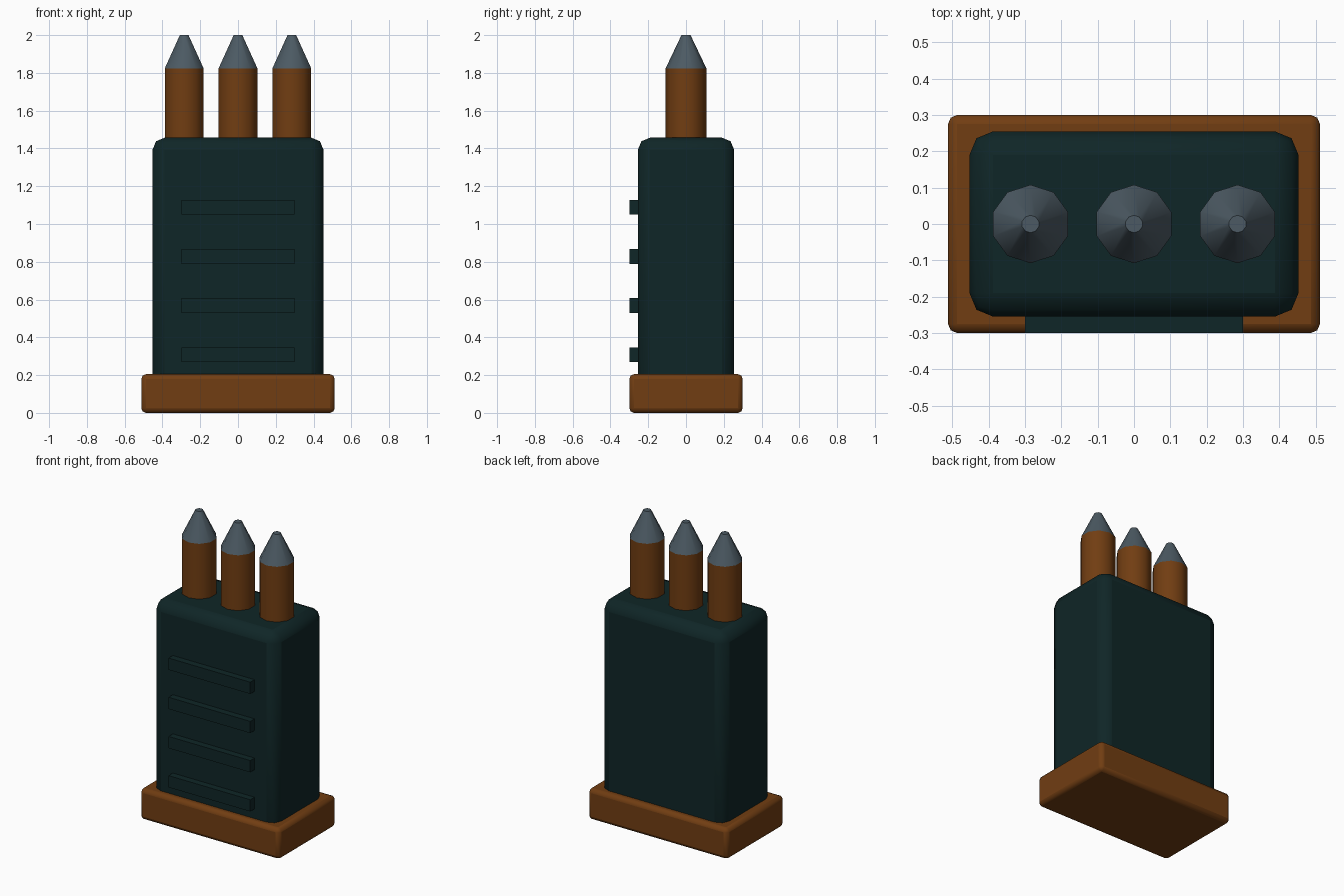
import bpy
import math

if "Cube" in bpy.data.objects:
    bpy.data.objects.remove(bpy.data.objects["Cube"])


def material(name, rgb):
    m = bpy.data.materials.new(name)
    m.diffuse_color = (*rgb, 1.0)
    m.use_nodes = True
    m.node_tree.nodes["Principled BSDF"].inputs["Base Color"].default_value = m.diffuse_color
    return m


COPPER = material("copper_brown", (0.165, 0.047, 0.006))
CASING = material("dark_teal", (0.0048, 0.019, 0.020))
STEEL = material("grey_steel", (0.072, 0.102, 0.125))


def finish(name, mat, angle=40):
    ob = bpy.context.object
    ob.name = name
    ob.data.materials.append(mat)
    bpy.ops.object.shade_smooth_by_angle(angle=math.radians(angle))
    return ob


def box(name, lo, hi, mat, bevel=0.0):
    bpy.ops.mesh.primitive_cube_add(size=1, location=[(a + b) / 2 for a, b in zip(lo, hi)])
    bpy.context.object.scale = [b - a for a, b in zip(lo, hi)]
    bpy.ops.object.transform_apply(location=False, rotation=False, scale=True)
    ob = finish(name, mat, 20)
    if bevel:
        mod = ob.modifiers.new("rounded_edges", 'BEVEL')
        mod.width = bevel
        mod.segments = 2
    return ob


def cone(name, x, r1, r2, z1, z2, mat):
    bpy.ops.mesh.primitive_cone_add(vertices=10, radius1=r1, radius2=r2, depth=z2 - z1,
                                    location=(x, 0, (z1 + z2) / 2))
    return finish(name, mat)


# Base plate and magazine body
box("base_plate", (-0.512, -0.30, 0.0), (0.512, 0.30, 0.205), COPPER, 0.025)
box("magazine_body", (-0.453, -0.255, 0.003), (0.453, 0.255, 1.457), CASING, 0.065)

# Grip ribs on the front
for i in range(4):
    z = 0.308 + 0.26 * i
    box(f"grip_rib_{i + 1}", (-0.30, -0.30, z - 0.039), (0.30, -0.20, z + 0.039), CASING)

# Three rounds standing in the top
for i in range(3):
    x = (i - 1) * 0.285
    cone(f"round_case_{i + 1}", x, 0.108, 0.108, 1.36, 1.824, COPPER)
    cone(f"round_tip_{i + 1}", x, 0.108, 0.024, 1.824, 2.0, STEEL)
